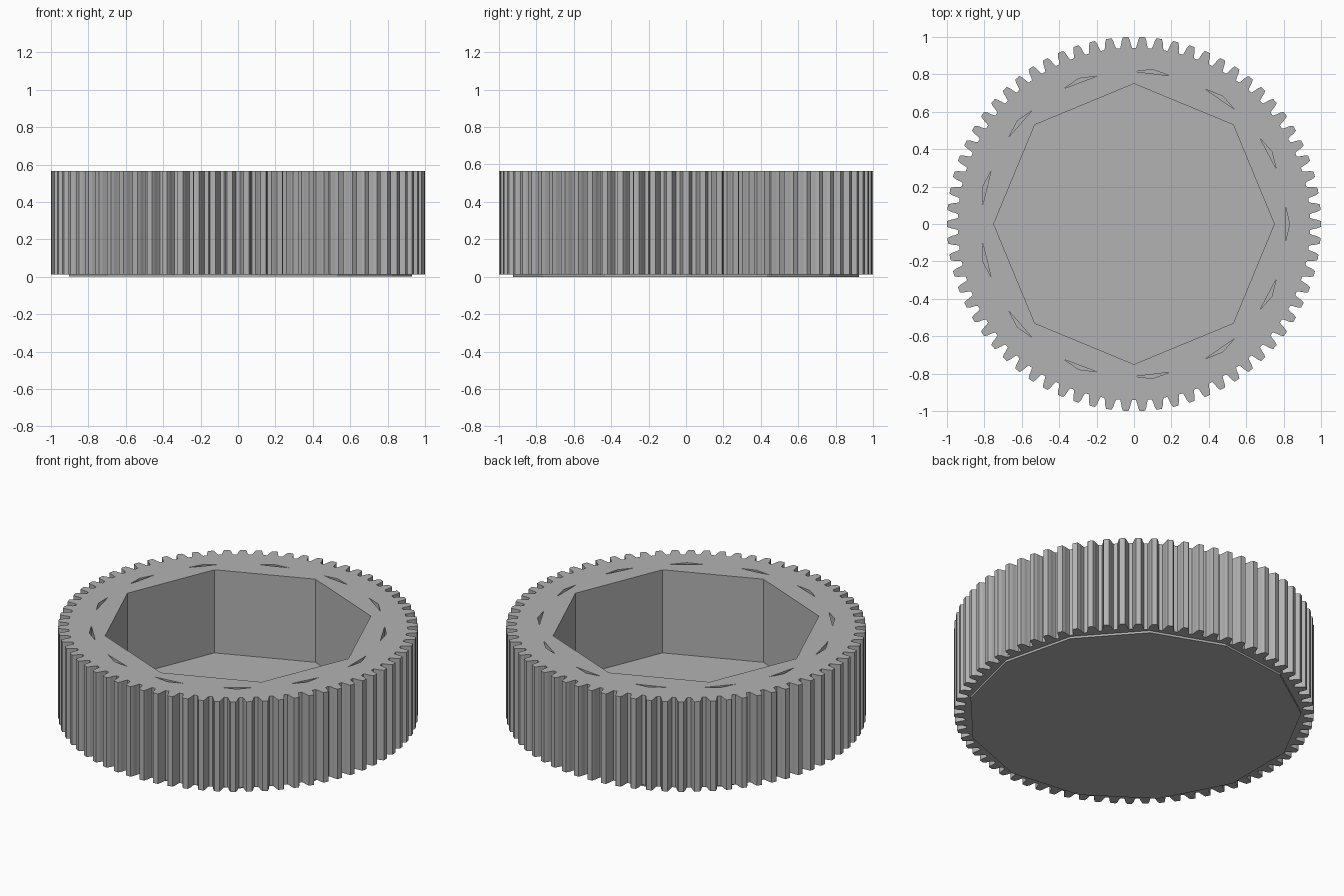
import bpy, bmesh, math

if "Cube" in bpy.data.objects:
    bpy.data.objects.remove(bpy.data.objects["Cube"])

TEETH, SLOTS = 70, 13
Z_DISC, Z_TOP = 0.013, 0.565

grey = bpy.data.materials.new("plain grey")
grey.diffuse_color = (0.45, 0.45, 0.45, 1)
grey.use_nodes = True
grey.node_tree.nodes["Principled BSDF"].inputs["Base Color"].default_value = grey.diffuse_color


def polar(r, a):
    return (r * math.cos(a), r * math.sin(a))


def ngon(n, r):
    return [polar(r, 2 * math.pi * i / n) for i in range(n)]


def prisms(name, parts):
    """Make one object from (outline, bottom z, top z) prisms."""
    bm = bmesh.new()
    for outline, z0, z1 in parts:
        face = bm.faces.new([bm.verts.new((x, y, z0)) for x, y in outline])
        ext = bmesh.ops.extrude_face_region(bm, geom=[face], use_keep_orig=True)
        for v in ext["geom"]:
            if isinstance(v, bmesh.types.BMVert):
                v.co.z = z1
    bmesh.ops.recalc_face_normals(bm, faces=bm.faces)
    mesh = bpy.data.meshes.new(name)
    bm.to_mesh(mesh)
    bm.free()
    mesh.materials.append(grey)
    obj = bpy.data.objects.new(name, mesh)
    bpy.context.collection.objects.link(obj)
    return obj


# Toothed outline: root, curved flank, narrow tip, then mirrored back down
flank = [(0.942, -1.95), (0.958, -1.6), (0.982, -1.3), (1.0, -0.85)]
tooth = flank + [(r, -a) for r, a in reversed(flank)]
outline = [polar(r, 2 * math.pi * i / TEETH + math.radians(a))
           for i in range(TEETH) for r, a in tooth]
gear = prisms("gear_ring", [(outline, Z_DISC, Z_TOP)])

# Octagonal well and the ring of thin triangular slots
cuts = [(ngon(8, 0.75), 0.055, 0.7)]
for i in range(SLOTS):
    t = 2 * math.pi * i / SLOTS
    tri = [(0.81, -0.093), (0.832, 0), (0.81, 0.093)]
    cuts.append(([polar(math.hypot(x, y), math.atan2(y, x) + t) for x, y in tri], 0.03, 0.7))
cutter = prisms("well_and_slot_cutter", cuts)
cutter.hide_render = True

mod = gear.modifiers.new("cut", "BOOLEAN")
mod.operation, mod.solver, mod.object = "DIFFERENCE", "EXACT", cutter
bpy.context.view_layer.objects.active = gear
bpy.ops.object.modifier_apply(modifier=mod.name)
bpy.data.objects.remove(cutter)

# Thin thirteen-sided plate underneath
prisms("base_plate", [(ngon(SLOTS, 0.93), 0.0, Z_DISC)])
